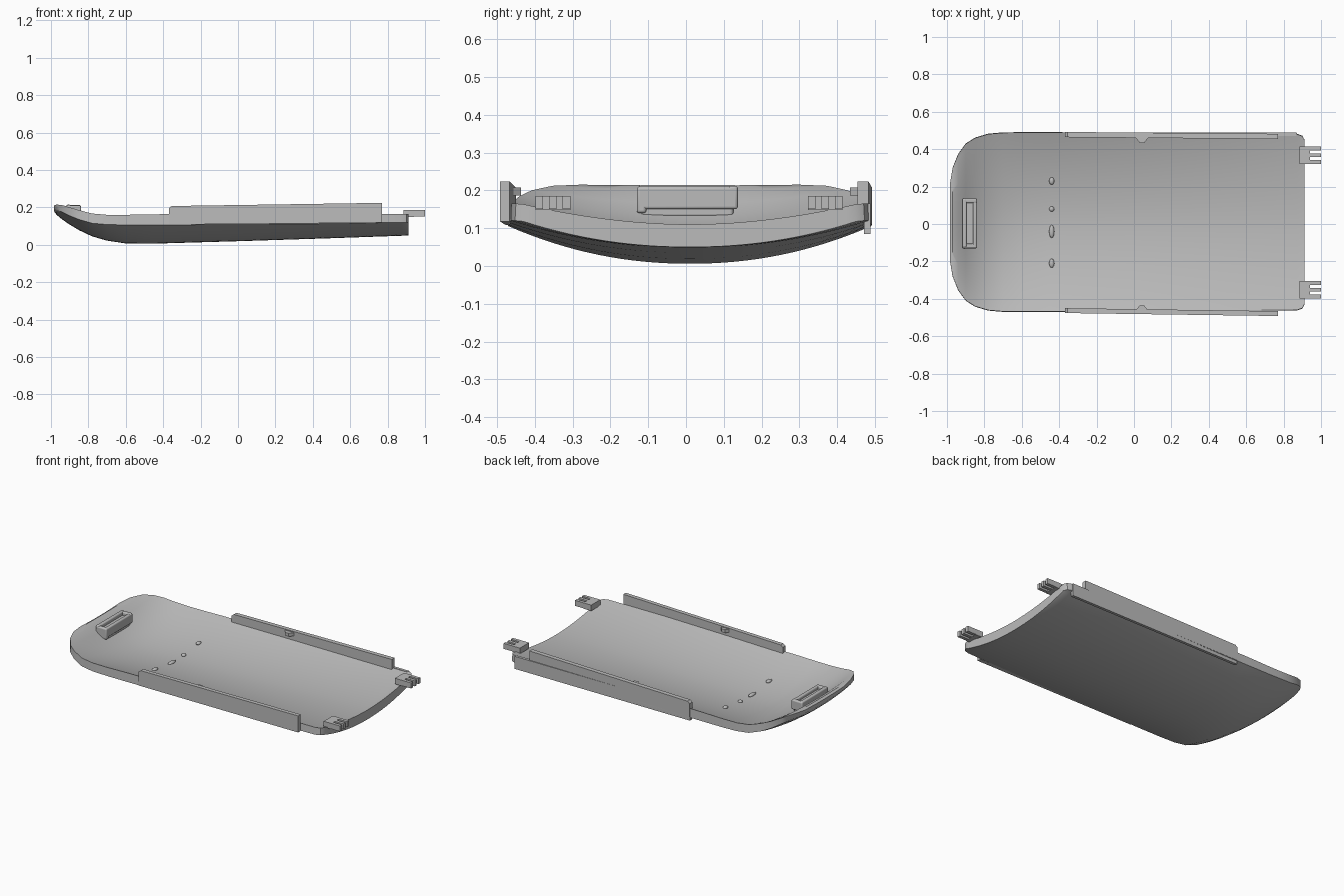
import bpy, bmesh, math
from mathutils import Vector

default_cube = bpy.data.objects.get("Cube")
if default_cube:
    bpy.data.objects.remove(default_cube, do_unlink=True)

grey = bpy.data.materials.new("plain_grey")
grey.use_nodes = True
grey_value = (0.5, 0.5, 0.5, 1)
grey.diffuse_color = grey_value
grey.node_tree.nodes["Principled BSDF"].inputs["Base Color"].default_value = grey_value


def finish(name, bm, smooth=False, bevel=0):
    """Turn a bmesh into a named, coloured object."""
    bmesh.ops.recalc_face_normals(bm, faces=bm.faces[:])
    mesh = bpy.data.meshes.new(name)
    bm.to_mesh(mesh)
    bm.free()
    mesh.materials.append(grey)
    obj = bpy.data.objects.new(name, mesh)
    bpy.context.collection.objects.link(obj)
    if bevel:
        mod = obj.modifiers.new("soft_edges", 'BEVEL')
        mod.width = bevel
        mod.segments = 3
    if smooth:
        bpy.ops.object.select_all(action='DESELECT')
        obj.select_set(True)
        bpy.context.view_layer.objects.active = obj
        bpy.ops.object.shade_smooth_by_angle(angle=math.radians(40))
    return obj


def prism(name, profile, offset, bevel=0, smooth=False):
    """Extrude a closed 3D profile along an offset vector."""
    bm = bmesh.new()
    face = bm.faces.new([bm.verts.new(p) for p in profile])
    side = bmesh.ops.extrude_face_region(bm, geom=[face])["geom"]
    bmesh.ops.translate(bm, vec=Vector(offset),
                        verts=[v for v in side if isinstance(v, bmesh.types.BMVert)])
    return finish(name, bm, smooth, bevel)


def box(name, low, high, bevel=0, smooth=False):
    x, y, z = low
    X, Y, Z = high
    return prism(name, [(x, y, z), (X, y, z), (X, Y, z), (x, Y, z)],
                 (0, 0, Z - z), bevel, smooth)


# Curved tray: x, half width, keel, lower side edge, floor, rim
stations = [
    (-.985, .20, .180, .190, .205, .210),
    (-.97, .29, .160, .185, .213, .215),
    (-.94, .365, .135, .175, .200, .212),
    (-.90, .42, .108, .155, .165, .200),
    (-.85, .452, .078, .135, .132, .185),
    (-.78, .473, .045, .115, .098, .167),
    (-.70, .48, .022, .108, .078, .160),
    (-.60, .481, .007, .106, .066, .160),
    (-.45, .481, .006, .106, .066, .163),
    (.0, .478, .019, .108, .079, .165),
    (.5, .474, .035, .113, .095, .165),
    (.87, .473, .048, .120, .108, .165),
    (.90, .462, .049, .120, .109, .165),
    (.912, .44, .050, .118, .110, .163),
]
CENTRE_Y = 0.01
STEPS = 32
bm = bmesh.new()
rings = []
for x, half, keel, side, floor, rim in stations:
    ring = []
    for i in range(STEPS + 1):
        t = i / STEPS * 2 - 1
        ring.append((x, CENTRE_Y + half * t, keel + (side - keel) * abs(t) ** 2.1))
    for i in range(STEPS + 1):
        t = 1 - i / STEPS * 2
        ring.append((x, CENTRE_Y + half * t * .995, floor + (rim - floor) * abs(t) ** 1.9))
    rings.append([bm.verts.new(p) for p in ring])
for a, b in zip(rings, rings[1:]):
    for i in range(len(a)):
        j = (i + 1) % len(a)
        bm.faces.new((a[i], a[j], b[j], b[i]))
for ring in (rings[0], rings[-1]):
    for i in range(STEPS):
        bm.faces.new((ring[i], ring[i + 1], ring[-2 - i], ring[-1 - i]))
finish("tray_shell", bm, smooth=True)

# Side rails with a chamfered leading corner, thickened outward
for name, y_start, y_end, width in (("right_rail", -.476, -.492, .026),
                                    ("left_rail", .492, .482, -.028)):
    slope = (y_end - y_start) / 1.14
    outline = [(-.37, .108), (-.37, .195), (-.355, .207), (.77, .224), (.77, .118)]
    prism(name, [(x, y_start + slope * (x + .37), z) for x, z in outline], (0, width, 0))

# Lower strip along the left flank
box("left_lower_strip", (-.37, .470, .085), (.87, .488, .165))

# Small catches on the inner faces of the rails
for name, y, inward in (("right_catch", -.462, 1), ("left_catch", .460, -1)):
    tip = y + inward * .026
    prism(name, [(.01, y, .186), (.075, y, .186), (.055, tip, .186), (.03, tip, .186)],
          (0, 0, .021))

# Hinges: a solid root with three fingers
for side, y in (("right", -.352), ("left", .368)):
    box(side + "_hinge_root", (.885, y - .046, .148), (.94, y + .046, .185))
    for k in (-1, 0, 1):
        mid = y + k * .036
        box(f"{side}_hinge_finger_{k + 2}", (.93, mid - .010, .150), (1.0, mid + .010, .185))

# Grip at the raised end: a soft frame around a shallow well
for name, low, high in (
        ("grip_front_bar", (-.918, -.125, .155), (-.895, .135, .214)),
        ("grip_back_bar", (-.862, -.125, .150), (-.840, .135, .210)),
        ("grip_right_end", (-.918, -.130, .140), (-.840, -.105, .210)),
        ("grip_left_end", (-.918, .112, .150), (-.840, .137, .212)),
        ("grip_well", (-.905, -.12, .130), (-.85, .125, .192))):
    box(name, low, high, bevel=.007, smooth=True)

# Small raised marks across the floor
for i, (y, length) in enumerate(((.23, .02), (.08, .014), (-.04, .035), (-.21, .025))):
    bm = bmesh.new()
    bmesh.ops.create_uvsphere(bm, u_segments=12, v_segments=8, radius=1)
    bmesh.ops.scale(bm, vec=(.014, length, .010), verts=bm.verts[:])
    bmesh.ops.translate(bm, vec=(-.44, y, .068 + .1 * (abs(y - CENTRE_Y) / .481) ** 1.9),
                        verts=bm.verts[:])
    finish(f"floor_mark_{i + 1}", bm, smooth=True)
